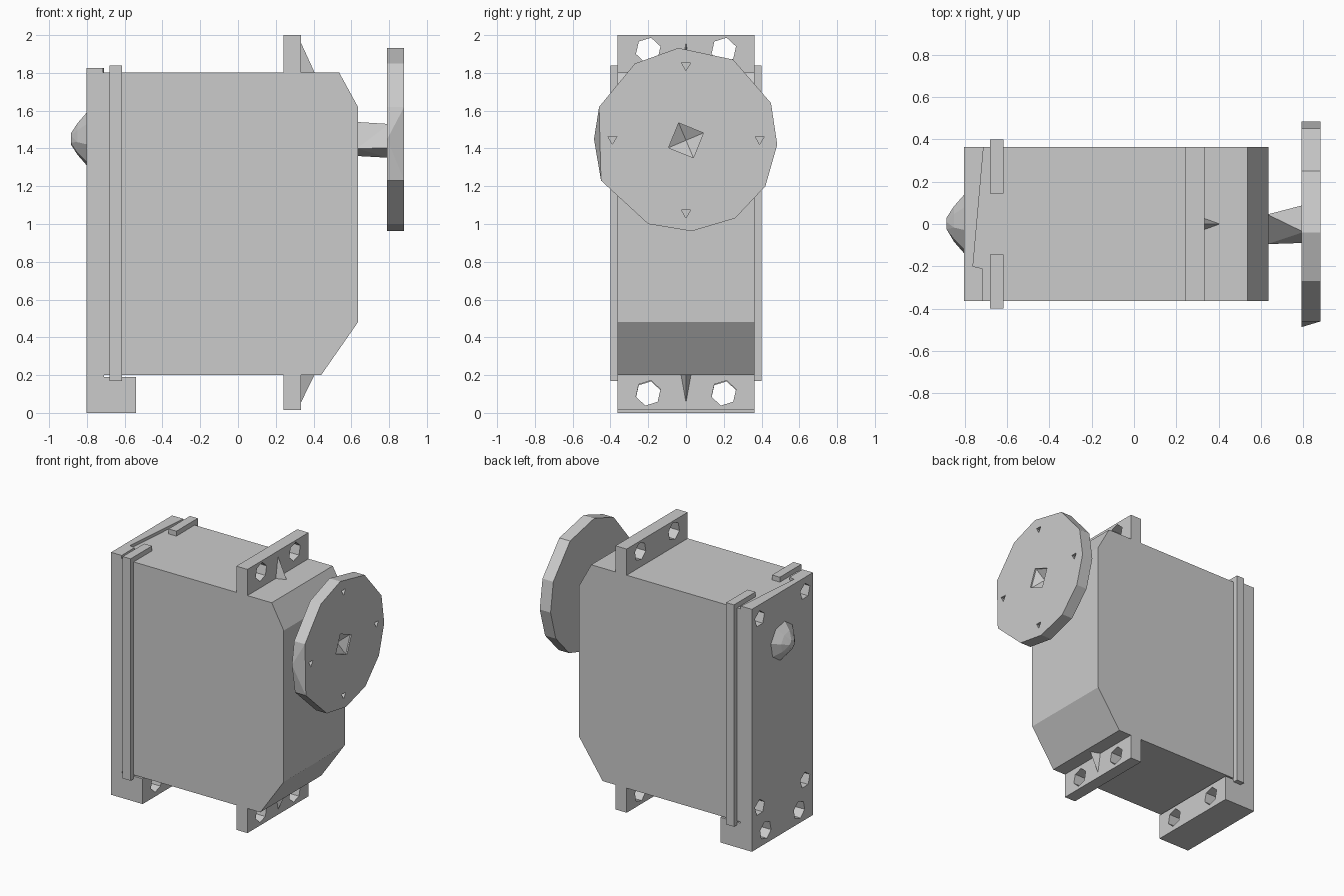
import bpy, bmesh, math
from mathutils import Vector

if "Cube" in bpy.data.objects:
    bpy.data.objects.remove(bpy.data.objects["Cube"], do_unlink=True)

GREY = (0.6, 0.6, 0.6, 1)
grey = bpy.data.materials.new("plain_grey")
grey.use_nodes = True
grey.diffuse_color = GREY
grey.node_tree.nodes["Principled BSDF"].inputs["Base Color"].default_value = GREY

HALF = 0.363      # half width of the case
AXIS = 1.45       # height of the output shaft


def hull(name, points):
    """Convex solid around a few points."""
    bm = bmesh.new()
    for p in points:
        bm.verts.new(p)
    bmesh.ops.convex_hull(bm, input=bm.verts)
    bmesh.ops.dissolve_limit(bm, angle_limit=0.01, verts=bm.verts, edges=bm.edges)
    return finish(name, bm)


def prism(name, base, offset):
    """Extrude a flat outline along an offset."""
    bm = bmesh.new()
    face = bm.faces.new([bm.verts.new(p) for p in base])
    side = bmesh.ops.extrude_face_region(bm, geom=[face])["geom"]
    verts = [v for v in side if isinstance(v, bmesh.types.BMVert)]
    bmesh.ops.translate(bm, verts=verts, vec=Vector(offset))
    return finish(name, bm)


def finish(name, bm):
    bmesh.ops.recalc_face_normals(bm, faces=bm.faces)
    mesh = bpy.data.meshes.new(name)
    bm.to_mesh(mesh)
    bm.free()
    mesh.materials.append(grey)
    ob = bpy.data.objects.new(name, mesh)
    bpy.context.collection.objects.link(ob)
    return ob


def side_profile(name, outline):
    """Outline in x and z, extruded across the full width."""
    return prism(name, [(x, -HALF, z) for x, z in outline], (0, 2 * HALF, 0))


def box(name, x0, x1, y0, y1, z0, z1):
    return hull(name, [(x, y, z) for x in (x0, x1) for y in (y0, y1) for z in (z0, z1)])


def ring(x, y, z, radius, sides, turn=0):
    """Regular polygon facing along x."""
    steps = [turn + math.tau * i / sides for i in range(sides)]
    return [(x, y + radius * math.cos(a), z + radius * math.sin(a)) for a in steps]


def cut(ob, cutter):
    mod = ob.modifiers.new("cut", 'BOOLEAN')
    mod.operation = 'DIFFERENCE'
    mod.solver = 'EXACT'
    mod.object = cutter
    graph = bpy.context.evaluated_depsgraph_get()
    mesh = bpy.data.meshes.new_from_object(ob.evaluated_get(graph))
    ob.modifiers.clear()
    ob.data = mesh
    bpy.data.objects.remove(cutter, do_unlink=True)


def drill(ob, x0, x1, y, z, radius, sides, turn=0):
    cut(ob, prism("drill", ring(x0, y, z, radius, sides, turn), (x1 - x0, 0, 0)))


# Main case with chamfered front corners
side_profile("case", [(-0.71, 0.2), (0.44, 0.2), (0.635, 0.48),
                      (0.635, 1.62), (0.535, 1.803), (-0.71, 1.803)])

# Rear cover with foot, screw holes and mounting holes
cover = side_profile("rear_cover", [(-0.803, 0), (-0.54, 0), (-0.54, 0.19),
                                    (-0.71, 0.19), (-0.71, 1.803), (-0.803, 1.803)])
for s in (-1, 1):
    drill(cover, -0.9, -0.4, s * 0.2, 0.1, 0.068, 6, 0.3)
    for z in (0.3, 1.72):
        drill(cover, -0.9, -0.73, s * 0.27, z, 0.06, 5, 0.3)

# Slanted lip along the top of the rear cover
prism("cover_lip", [(-0.803, -HALF, 1.803), (-0.715, -HALF, 1.803), (-0.715, -0.21, 1.803),
                    (-0.76, -0.2, 1.803), (-0.71, HALF, 1.803), (-0.803, HALF, 1.803)],
      (0, 0, 0.022))

# Raised clips down both sides, hooked over the top
for s, side in ((-1, "right"), (1, "left")):
    box(side + "_clip", -0.68, -0.615, s * (HALF - 0.02), s * 0.4, 0.17, 1.84)
    box(side + "_clip_hook", -0.68, -0.615, s * 0.145, s * (HALF - 0.02), 1.79, 1.84)

# Mounting ears above and below, each with two holes and a rib
for name, z0, z1, hole, base, tip in (("upper", 1.79, 2.0, 1.92, 1.803, 1.96),
                                      ("lower", 0.015, 0.21, 0.105, 0.2, 0.055)):
    ear = box(name + "_ear", 0.24, 0.333, -HALF, HALF, z0, z1)
    for s in (-1, 1):
        drill(ear, 0.1, 0.5, s * 0.2, hole, 0.068, 6, 0.3)
    hull(name + "_rib", [(0.333, -0.026, base), (0.333, 0.026, base),
                         (0.405, 0, base), (0.333, 0, tip)])

# Rear bearing knob
hull("rear_knob", ring(-0.803, 0, AXIS, 0.14, 8, 0.2) + ring(-0.85, 0, AXIS, 0.085, 8, 0.2)
     + ring(-0.885, 0, AXIS, 0.03, 5))

# Twisted output shaft
hull("output_shaft", [(0.63, -0.095, 1.4), (0.63, 0.045, 1.54), (0.63, 0.045, 1.36)]
     + ring(0.8, 0, 1.44, 0.097, 4, 0.4))

# Uneven many-sided horn disc
rim = [(0.483, 1.42), (0.45, 1.64), (0.25, 1.87), (-0.04, 1.932), (-0.27, 1.85), (-0.46, 1.62),
       (-0.45, 1.23), (-0.2, 1.0), (0.03, 0.962), (0.26, 1.03), (0.42, 1.2)]
disc = hull("horn_disc", [(0.88, y, z) for y, z in rim]
            + [(0.79, y, z) for y, z in rim + [(-0.487, 1.45)]])
for i in range(4):
    a = i * math.pi / 2
    drill(disc, 0.82, 0.95, 0.39 * math.cos(a), AXIS + 0.39 * math.sin(a), 0.028, 3, 0.5)

# Square pocket in the middle of the disc
cut(disc, hull("pocket", ring(0.9, 0, 1.443, 0.1, 4, 0.4) + ring(0.87, 0, 1.443, 0.1, 4, 0.4)
               + [(0.825, 0, 1.443)]))
